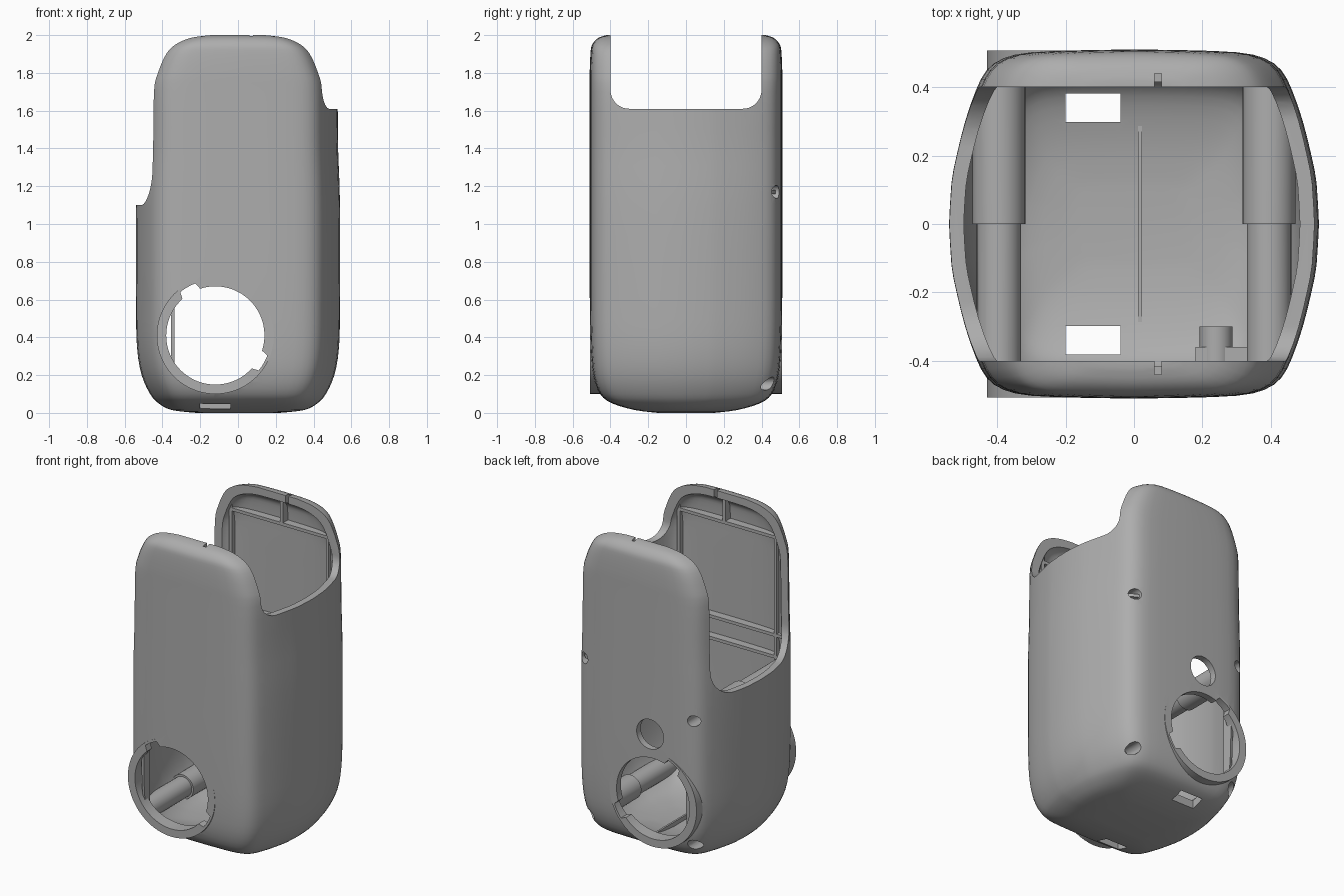
import bpy, bmesh, math
from mathutils import Matrix, Vector

if "Cube" in bpy.data.objects:
    bpy.data.objects.remove(bpy.data.objects["Cube"])

grey = bpy.data.materials.new("plain_grey")
grey.use_nodes = True
COLOUR = (0.42, 0.42, 0.42, 1)
grey.diffuse_color = COLOUR
grey.node_tree.nodes["Principled BSDF"].inputs["Base Color"].default_value = COLOUR

# Quarter plan of the casing, and its (height, half width, half depth) levels
PLAN = [(.54, 0), (.533, .12), (.518, .2), (.493, .3), (.462, .39), (.43, .45),
        (.38, .485), (.3, .502), (.15, .508), (0, .51)]
LEVELS = [(0, .22, .15), (.015, .35, .27), (.05, .42, .39), (.1, .465, .455),
          (.2, .51, .492), (.35, .535, .506), (.6, .54, .51), (1.1, .54, .51),
          (1.4, .53, .51), (1.7, .525, .51), (1.8, .5, .51), (1.9, .45, .506),
          (1.95, .395, .497), (1.985, .31, .465), (2, .2, .42)]


def smooth(points, steps):
    """Catmull-Rom curve through the points."""
    p = [Vector(q) for q in points]
    p = [p[0]] + p + [p[-1]]
    out = []
    for i in range(1, len(p) - 2):
        a, b, c, d = p[i - 1:i + 3]
        for k in range(steps):
            t = k / steps
            out.append((2 * b + (c - a) * t + (2 * a - 5 * b + 4 * c - d) * t ** 2
                        + (3 * b - a - 3 * c + d) * t ** 3) / 2)
    return out + [p[-1]]


def make(name, bm):
    bmesh.ops.recalc_face_normals(bm, faces=bm.faces)
    mesh = bpy.data.meshes.new(name)
    bm.to_mesh(mesh)
    bm.free()
    mesh.materials.append(grey)
    ob = bpy.data.objects.new(name, mesh)
    bpy.context.collection.objects.link(ob)
    return ob


def casing(name, inset):
    """Closed casing solid, drawn in by the inset."""
    quarter = smooth(PLAN, 2)
    half = quarter + [Vector((-p.x, p.y)) for p in reversed(quarter[:-1])]
    loop = half + [Vector((p.x, -p.y)) for p in reversed(half[1:-1])]
    bm = bmesh.new()
    rings = []
    for z, a, b in smooth(LEVELS, 3):
        z = inset + z * (1 - inset)
        rings.append([bm.verts.new((p.x / .54 * (a - inset), p.y / .51 * (b - inset), z))
                      for p in loop])
    n = len(loop)
    for low, high in zip(rings, rings[1:]):
        for i in range(n):
            j = (i + 1) % n
            bm.faces.new((low[i], low[j], high[j], high[i]))
    bm.faces.new(rings[0])
    bm.faces.new(rings[-1])
    return make(name, bm)


def box(name, x0, x1, y0, y1, z0, z1):
    bm = bmesh.new()
    place = Matrix.Translation(((x0 + x1) / 2, (y0 + y1) / 2, (z0 + z1) / 2))
    bmesh.ops.create_cube(bm, size=1, matrix=place @ Matrix.Diagonal((x1 - x0, y1 - y0, z1 - z0, 1)))
    return make(name, bm)


def rod(name, x, z, r, y0, y1, sides=48):
    """Cylinder lying along y."""
    bm = bmesh.new()
    place = Matrix.Translation((x, (y0 + y1) / 2, z)) @ Matrix.Rotation(math.pi / 2, 4, 'X')
    bmesh.ops.create_cone(bm, cap_ends=True, segments=sides, radius1=r, radius2=r,
                          depth=y1 - y0, matrix=place)
    return make(name, bm)


def prism(name, outline, axis, start, length):
    """Extrude a flat outline (u, z) along x or y."""
    bm = bmesh.new()
    pts = [(start, u, z) if axis == 'x' else (u, start, z) for u, z in outline]
    face = bm.faces.new([bm.verts.new(p) for p in pts])
    new = bmesh.ops.extrude_face_region(bm, geom=[face])['geom']
    shift = (length, 0, 0) if axis == 'x' else (0, length, 0)
    bmesh.ops.translate(bm, vec=shift, verts=[v for v in new if isinstance(v, bmesh.types.BMVert)])
    return make(name, bm)


def boolean(ob, tool, mode, keep=False):
    mod = ob.modifiers.new(mode, 'BOOLEAN')
    mod.operation, mod.object, mod.solver = mode, tool, 'EXACT'
    bpy.context.view_layer.objects.active = ob
    bpy.ops.object.modifier_apply(modifier=mod.name)
    if not keep:
        bpy.data.objects.remove(tool)


PORT_X, PORT_Z = -.12, .41
shell = casing("casing_shell", 0)

# Raised collars round the front and back ports, then the hollow
for y0, y1 in ((-.507, -.36), (.36, .507)):
    boolean(shell, rod("collar", PORT_X, PORT_Z, .31, y0, y1, 80), 'UNION')
boolean(shell, casing("hollow", .042), 'DIFFERENCE')

# Open top: a slot with rounded lower corners, deeper on the right side
for start, base, r in ((0, 1.61, .1), (-1, 1.1, .17)):
    arc = [(.4 - r + r * math.sin(t * math.pi / 20), base + r - r * math.cos(t * math.pi / 20))
           for t in range(11)] + [(.4, 2.2)]
    outline = arc + [(-u, z) for u, z in reversed(arc)]
    boolean(shell, prism("slot", outline, 'x', start, 1), 'DIFFERENCE')

# Round ports with two key notches, cut through front and back
outline = []
for deg in range(0, 360, 3):
    r = .295 if 109 < deg < 130 or 318 < deg < 340 else .26
    a = math.radians(deg)
    outline.append((PORT_X + r * math.cos(a), PORT_Z + r * math.sin(a)))
boolean(shell, prism("port", outline, 'y', -1, 2), 'DIFFERENCE')
boolean(shell, rod("lens_hole", -.1, .82, .095, .3, .7), 'DIFFERENCE')

# Strap windows in the floor and small nicks in the top rim
for s in (-1, 1):
    y = s * .34
    boolean(shell, box("window", -.2, -.04, y - .042, y + .042, -.1, .2), 'DIFFERENCE')
    y = s * .415
    boolean(shell, box("nick", .06, .08, y - .025, y + .025, 1.9, 2.1), 'DIFFERENCE')

# Screw posts, ribs and floor bar, trimmed to stay inside the wall
inner = []
SCREWS = [(.39, 1.17), (.37, .155), (-.39, .97), (-.37, .155)]
for x, z in SCREWS:
    side = math.copysign(.395, x)
    inner.append(rod("front_screw_post", side, z, .065, -.5, 0))
    inner.append(rod("back_screw_post", side, z, .077, 0, .5))
for s, label in ((-1, "front"), (1, "back")):
    y0, y1 = sorted((s * .415, s * .5))
    for z in (1.8, 1.17, 1.03):
        inner.append(box(label + "_cross_rib", -.5, .5, y0, y1, z - .01, z + .01))
    for x in (-.345, .345):
        inner.append(box(label + "_upright_rib", x - .01, x + .01, y0, y1, .2, 1.95))
    inner.append(box(label + "_short_rib", .01, .03, y0, y1, 1.8, 1.99))
inner.append(box("floor_rib", .012, .024, -.46, .46, .01, .07))
inner.append(rod("front_peg", .24, .5, .048, -.5, -.3))
inner.append(box("peg_base", .18, .37, -.5, -.36, .46, .54))

trim = casing("trim", .015)
for ob in inner:
    boolean(ob, trim, 'INTERSECT', True)
bpy.data.objects.remove(trim)

# Screw holes sunk from the back
for x, z in SCREWS:
    for ob in [shell] + [o for o in inner if o.name.startswith("back_screw_post")]:
        boolean(ob, rod("screw_hole", x, z, .035, .34, .7, 24), 'DIFFERENCE')

bpy.ops.object.select_all(action='DESELECT')
for ob in [shell] + inner:
    ob.select_set(True)
bpy.context.view_layer.objects.active = shell
bpy.ops.object.shade_smooth_by_angle(angle=math.radians(30))
